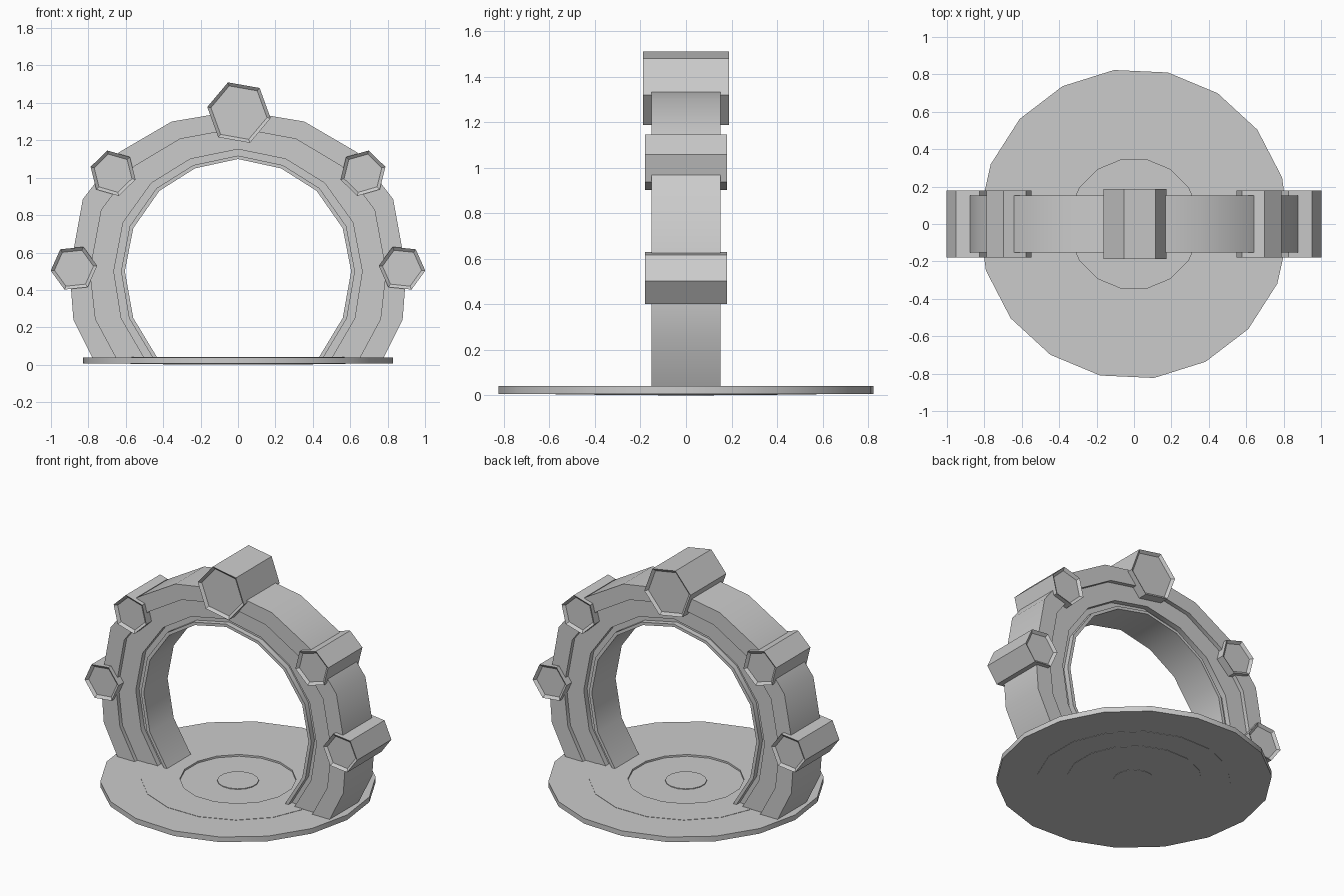
import bpy, bmesh, math
from mathutils import Matrix, Vector

cube = bpy.data.objects.get("Cube")
if cube:
    bpy.data.objects.remove(cube)

stone = bpy.data.materials.new("light grey stone")
stone.use_nodes = True
GREY = (0.6, 0.6, 0.6, 1)
stone.diffuse_color = GREY
stone.node_tree.nodes["Principled BSDF"].inputs["Base Color"].default_value = GREY


def finish(bm, name):
    """Turn a bmesh into a named, shaded object."""
    bmesh.ops.recalc_face_normals(bm, faces=bm.faces[:])
    mesh = bpy.data.meshes.new(name)
    bm.to_mesh(mesh)
    bm.free()
    mesh.materials.append(stone)
    obj = bpy.data.objects.new(name, mesh)
    bpy.context.collection.objects.link(obj)
    bpy.ops.object.select_all(action='DESELECT')
    obj.select_set(True)
    bpy.context.view_layer.objects.active = obj
    bpy.ops.object.shade_smooth_by_angle(angle=math.radians(30))
    return obj


# Arch: a stepped section swept between an outer and an inner half outline
outer = [(0, 1.36), (.355, 1.30), (.636, 1.136), (.83, .885), (.9, .5), (.88, .24), (.765, .01)]
inner = [(0, 1.10), (.23, 1.05), (.42, .93), (.56, .73), (.605, .5), (.56, .25), (.415, .01)]


def full_outline(half):
    return [(-x, z) for x, z in reversed(half[1:])] + half


# Steps across the band: (fraction from outer to inner, half depth)
steps = [(0, .152), (.37, .152), (.37, .125), (.8, .125),
         (.8, .09), (.93, .09), (.93, .125), (1, .125)]
section = [(t, -d) for t, d in steps] + [(t, d) for t, d in reversed(steps)]

bm = bmesh.new()
rings = []
for o, i in zip(full_outline(outer), full_outline(inner)):
    a, b = Vector(o), Vector(i)
    ring = []
    for t, y in section:
        p = a.lerp(b, t)
        ring.append(bm.verts.new((p.x, y, p.y)))
    rings.append(ring)
n = len(section)
for r, s in zip(rings, rings[1:]):
    for k in range(n):
        m = (k + 1) % n
        bm.faces.new((r[k], r[m], s[m], s[k]))
for end in (rings[0], rings[-1]):
    bm.faces.new(end)
finish(bm, "arch_ring")


# Hexagonal studs with a recessed panel at each end
def stud(name, x, z, radius, half_depth, turn):
    bm = bmesh.new()
    spin = Matrix.Translation((x, 0, z)) @ Matrix.Rotation(math.radians(90), 4, 'X') \
        @ Matrix.Rotation(math.radians(turn), 4, 'Z')
    bmesh.ops.create_cone(bm, cap_ends=True, segments=6, radius1=radius, radius2=radius,
                          depth=2 * half_depth, matrix=spin @ Matrix.Rotation(math.radians(30), 4, 'Z'))
    # Align the first corner with the requested angle
    first = max((v.co for v in bm.verts),
                key=lambda c: (c.x - x) * math.cos(math.radians(turn)) + (c.z - z) * math.sin(math.radians(turn)))
    error = math.radians(turn) - math.atan2(first.z - z, first.x - x)
    bmesh.ops.rotate(bm, verts=bm.verts[:], cent=(x, 0, z), matrix=Matrix.Rotation(-error, 3, 'Y'))
    bmesh.ops.recalc_face_normals(bm, faces=bm.faces[:])
    caps = [f for f in bm.faces if abs(f.normal.y) > .9]
    bmesh.ops.inset_individual(bm, faces=caps, thickness=.02, depth=0)
    for f in caps:
        bmesh.ops.translate(bm, verts=f.verts[:], vec=f.normal * -.015)
    finish(bm, name)


stud("top_stud", .005, 1.348, .172, .188, 50)
for side, s in (("left", 1), ("right", -1)):
    for level, x, z, turn in (("upper", .668, 1.024, 16), ("lower", .877, .516, -6)):
        stud(f"{side}_{level}_stud", s * x, z, .125, .18, turn if s > 0 else 180 - turn - 120)


# Round base: concentric plates stepping down towards the middle
def plate(name, sides, start, outer_r, inner_r, low, high):
    bm = bmesh.new()
    loops = []
    for r, z in ((outer_r, low), (outer_r, high), (inner_r, high), (inner_r, low)):
        if r:
            loops.append([bm.verts.new((r * math.cos(a), r * math.sin(a), z))
                          for a in (math.radians(start) + math.tau * k / sides for k in range(sides))])
    pairs = list(zip(loops, loops[1:]))
    if inner_r:
        pairs.append((loops[-1], loops[0]))
    else:
        for loop in loops:
            bm.faces.new(loop)
    for p, q in pairs:
        for k in range(sides):
            m = (k + 1) % sides
            bm.faces.new((p[k], p[m], q[m], q[k]))
    finish(bm, name)


plate("base_outer_plate", 18, 17.4, .83, .5, .006, .04)
plate("base_middle_plate", 16, 11.25, .585, .35, .004, .042)
plate("base_inner_plate", 16, 11.25, .41, 0, .002, .03)
plate("base_centre_disc", 16, 11.25, .125, 0, 0, .035)
